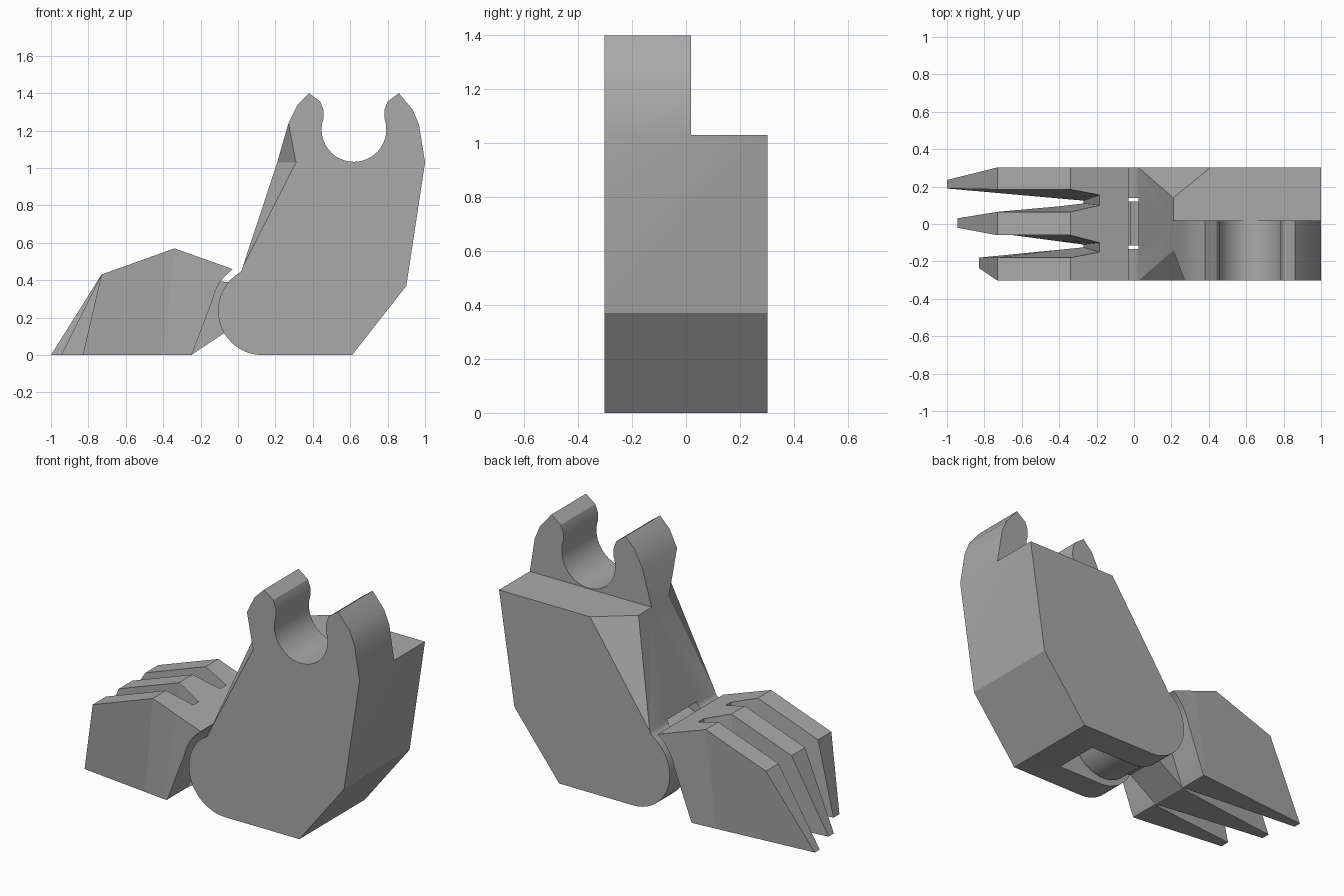
import bpy, bmesh
from math import sin, cos, radians
from mathutils import Vector

cube = bpy.data.objects.get("Cube")
if cube:
    bpy.data.objects.remove(cube)

grey = bpy.data.materials.new("medium_grey")
grey.use_nodes = True
grey.diffuse_color = (0.4, 0.4, 0.4, 1)
grey.node_tree.nodes["Principled BSDF"].inputs["Base Color"].default_value = (0.4, 0.4, 0.4, 1)

W = 0.303             # half width of the foot
HINGE = (0.13, 0.237)  # hinge axis in x, z


def arc(centre, r, a, b, n):
    steps = [radians(a + (b - a) * i / n) for i in range(n + 1)]
    return [(centre[0] + r * cos(t), centre[1] + r * sin(t)) for t in steps]


def finish(bm, name):
    bmesh.ops.remove_doubles(bm, verts=bm.verts, dist=0.0005)
    bmesh.ops.recalc_face_normals(bm, faces=bm.faces)
    mesh = bpy.data.meshes.new(name)
    bm.to_mesh(mesh)
    bm.free()
    mesh.materials.append(grey)
    ob = bpy.data.objects.new(name, mesh)
    bpy.context.collection.objects.link(ob)
    return ob


def prism(name, profile, y0, y1):
    bm = bmesh.new()
    face = bm.faces.new([bm.verts.new((x, y0, z)) for x, z in profile])
    ext = bmesh.ops.extrude_face_region(bm, geom=[face])["geom"]
    verts = [v for v in ext if isinstance(v, bmesh.types.BMVert)]
    bmesh.ops.translate(bm, verts=verts, vec=(0, y1 - y0, 0))
    return finish(bm, name)


def hull(name, points):
    bm = bmesh.new()
    bmesh.ops.convex_hull(bm, input=[bm.verts.new(p) for p in points])
    return finish(bm, name)


def loft(name, sections):
    bm = bmesh.new()
    rings = [[bm.verts.new(p) for p in s] for s in sections]
    for a, b in zip(rings, rings[1:]):
        for i in range(4):
            j = (i + 1) % 4
            bm.faces.new((a[i], a[j], b[j], b[i]))
    bm.faces.new(rings[0])
    bm.faces.new(rings[-1])
    return finish(bm, name)


def select(ob):
    bpy.ops.object.select_all(action='DESELECT')
    ob.select_set(True)
    bpy.context.view_layer.objects.active = ob


def combine(ob, other, operation):
    mod = ob.modifiers.new("combine", 'BOOLEAN')
    mod.operation, mod.solver, mod.object = operation, 'EXACT', other
    select(ob)
    bpy.ops.object.modifier_apply(modifier=mod.name)
    bpy.data.objects.remove(other)


def smooth(ob):
    select(ob)
    bpy.ops.object.shade_smooth_by_angle(angle=radians(28))


# Heel block with an open clip on top and a rounded hinge end
heel_profile = (
    [(0.61, 0), (0.90, 0.37), (1.0, 1.03), (0.968, 1.23), (0.935, 1.31), (0.86, 1.40),
     (0.80, 1.355), (0.783, 1.31)]
    + arc((0.62, 1.206), 0.173, 20, -200, 28)
    + [(0.457, 1.31), (0.44, 1.355), (0.38, 1.40), (0.32, 1.34), (0.27, 1.24),
       (0.21, 1.03), (0.02, 0.455)]
    + arc(HINGE, 0.237, 120, 270, 20))
heel = prism("heel_block", heel_profile, -W, W)

# The clip only takes up the front half of the width
combine(heel, prism("clip_cutter", [(0, 1.03), (1.2, 1.03), (1.2, 1.6), (0, 1.6)],
                    0.018, 0.6), 'DIFFERENCE')
# Bevelled corners beside the shin
combine(heel, hull("back_bevel_cutter", [(0.02, W, 0.46), (0.21, 0.14, 1.03),
                                         (0.41, W, 1.03), (0, 0.6, 1.2)]), 'DIFFERENCE')
combine(heel, hull("front_bevel_cutter", [(0.02, -W, 0.46), (0.21, -0.14, 1.03),
                                          (0.31, -W, 1.03), (0.27, -W, 1.24),
                                          (-0.1, -0.6, 1.1)]), 'DIFFERENCE')
# Slot for the hinge tongue, open at the bottom and front
slot = [(-0.3, -0.1), (0.42, -0.1), (0.42, 0.237)] + arc(HINGE, 0.255, 0, 180, 20) + [(-0.3, 0.237)]
combine(heel, prism("slot_cutter", slot, -0.135, 0.14), 'DIFFERENCE')
smooth(heel)

# Rear of the toe section, hollowed around the hinge
base_profile = ([(-0.27, 0), (-0.185, 0.515), (-0.03, 0.46)]
                + arc(HINGE, 0.272, 126, 168, 8) + [(-0.24, 0.02), (-0.25, 0)])
smooth(prism("toe_base", base_profile, -W, W))

# Hinge tongue reaching into the slot
tongue_profile = ([(-0.25, 0), (-0.07, 0.12)] + arc(HINGE, 0.21, 215, 495, 32)
                  + [(-0.15, 0.40), (-0.2, 0.30)])
smooth(prism("hinge_tongue", tongue_profile, -0.115, 0.12))


def toe(name, tip_x, tip, top, top_end, low_end):
    """Each pair holds the lower and upper y limit of the toe."""
    def low(x):
        t = (x - tip_x) / (-0.27 - tip_x)
        return [a + (b - a) * t for a, b in zip(tip, low_end)]

    def section(xt, zt, upper, xb, lower):
        return [(xt, upper[0], zt), (xt, upper[1], zt), (xb, lower[1], 0), (xb, lower[0], 0)]

    loft(name, [
        section(-0.73, 0.43, top, tip_x, tip),
        section(-0.34, 0.57, top, -0.40, low(-0.40)),
        section(-0.185, 0.515, top_end, -0.27, low_end)])


# Three toes with tapered gaps between them
toe("back_toe", -1.0, (0.19, 0.235), (0.185, W), (0.155, W), (0.125, W))
toe("middle_toe", -0.945, (-0.02, 0.03), (-0.06, 0.065), (-0.10, 0.10), (-0.11, 0.11))
toe("front_toe", -0.83, (-0.235, -0.18), (-W, -0.18), (-W, -0.15), (-W, -0.125))
